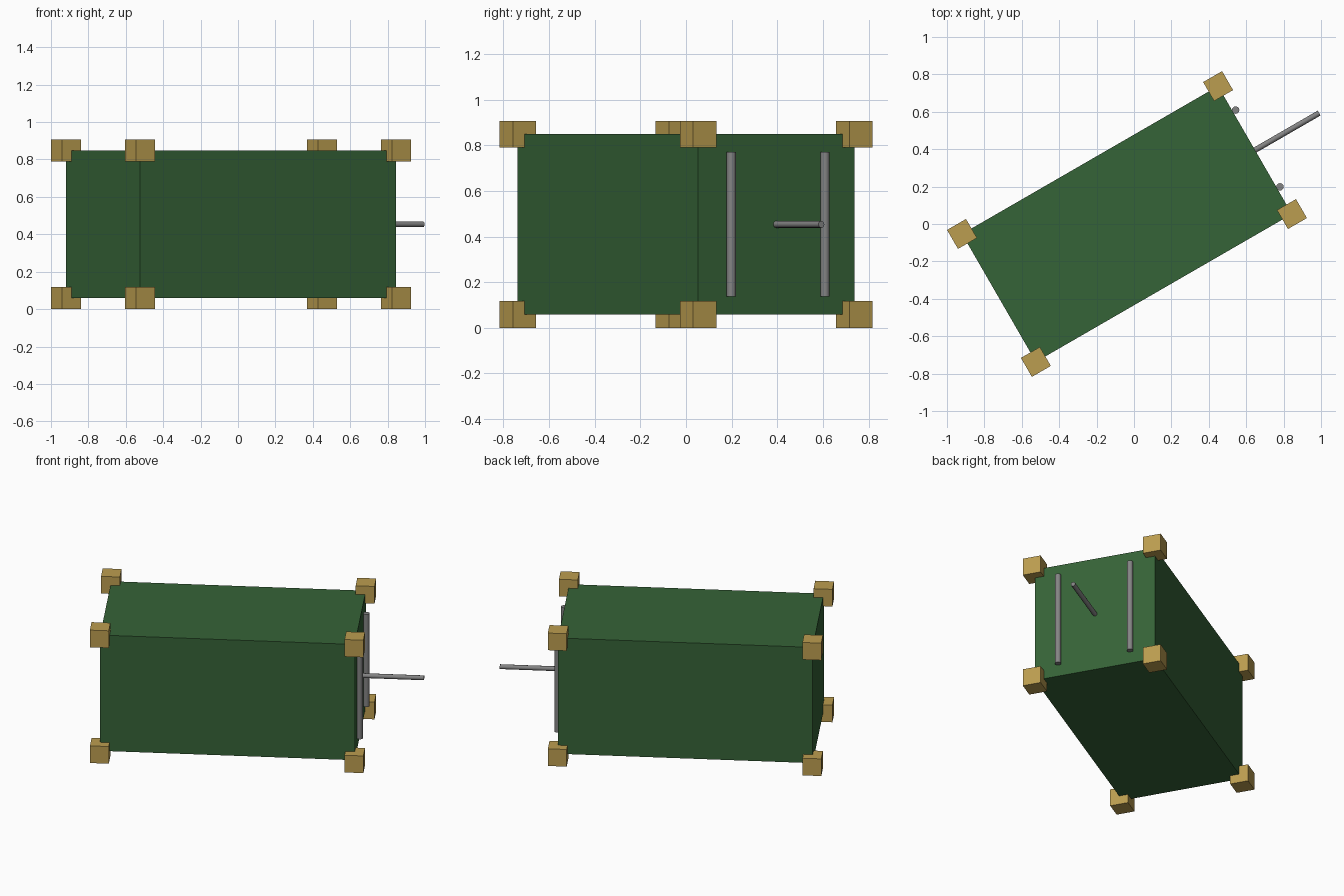
import bpy
from math import radians, pi
from mathutils import Matrix

if "Cube" in bpy.data.objects:
    bpy.data.objects.remove(bpy.data.objects["Cube"])

L, W, H = 1.581, 0.79, 0.79      # body size
C = 0.117                        # corner block size
ZC = C / 2 + H / 2               # body centre height
PLACE = Matrix.Translation((-0.0375, 0, 0)) @ Matrix.Rotation(radians(30), 4, 'Z')


def material(name, rgb):
    m = bpy.data.materials.new(name)
    m.diffuse_color = (*rgb, 1)
    m.use_nodes = True
    m.node_tree.nodes["Principled BSDF"].inputs["Base Color"].default_value = m.diffuse_color
    return m


green = material("green_paint", (0.036, 0.125, 0.038))
brass = material("brass", (0.50, 0.34, 0.08))
steel = material("steel", (0.23, 0.23, 0.23))


def finish(name, local, mat):
    ob = bpy.context.object
    ob.name = name
    ob.data.materials.append(mat)
    ob.matrix_world = PLACE @ local
    return ob


def box(name, centre, size, mat):
    bpy.ops.mesh.primitive_cube_add(size=1)
    return finish(name, Matrix.Translation(centre) @ Matrix.Diagonal((*size, 1)), mat)


def rod(name, centre, radius, length, along_x=False):
    bpy.ops.mesh.primitive_cylinder_add(vertices=12, radius=radius, depth=length)
    bpy.ops.object.shade_smooth_by_angle(angle=radians(40))
    turn = Matrix.Rotation(pi / 2 if along_x else 0, 4, 'Y')
    return finish(name, Matrix.Translation(centre) @ turn, steel)


# Main crate body
box("body", (0, 0, ZC), (L, W, H), green)

# Corner blocks centred on the eight body corners
for sx in (-1, 1):
    for sy in (-1, 1):
        for sz in (-1, 1):
            box("corner_block", (sx * L / 2, sy * W / 2, ZC + sz * H / 2), (C, C, C), brass)

# Locking bars on the end face
for sy in (-1, 1):
    rod("locking_bar", (L / 2 + 0.017, sy * 0.237, ZC), 0.02, 0.632)

# Handle sticking straight out of the end face
rod("handle", (L / 2 + 0.198, 0, ZC), 0.015, 0.396, along_x=True)
